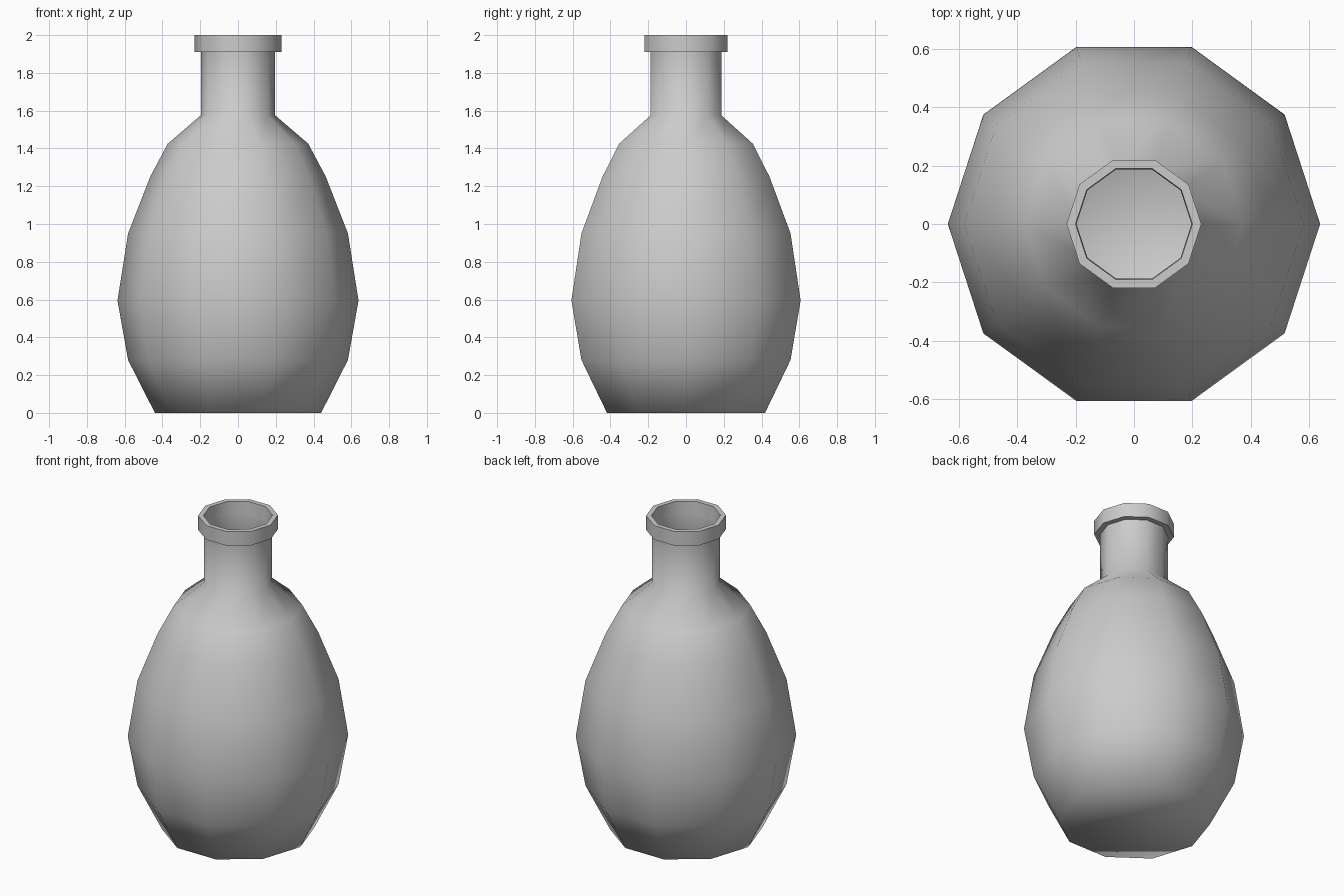
import bpy, bmesh
from math import cos, sin, tau, radians

if "Cube" in bpy.data.objects:
    bpy.data.objects.remove(bpy.data.objects["Cube"])

SIDES = 10


def lathe(name, profile, closed=False, floor=False):
    """Spin a (radius, z) profile into a ten-sided surface."""
    bm = bmesh.new()
    rings = [[bm.verts.new((r * cos(tau * i / SIDES), r * sin(tau * i / SIDES), z))
              for i in range(SIDES)] for r, z in profile]
    pairs = list(zip(rings, rings[1:]))
    if closed:
        pairs.append((rings[-1], rings[0]))
    for a, b in pairs:
        for i in range(SIDES):
            j = (i + 1) % SIDES
            bm.faces.new((a[i], a[j], b[j], b[i]))
    if floor:
        bm.faces.new(rings[0][::-1])
    for f in bm.faces:
        f.smooth = True
    mesh = bpy.data.meshes.new(name)
    bm.to_mesh(mesh)
    bm.free()
    obj = bpy.data.objects.new(name, mesh)
    bpy.context.collection.objects.link(obj)
    return obj


# Thin-walled body and neck, open at the top
lathe("bottle_body", [(0.44, 0), (0.582, 0.28), (0.638, 0.595), (0.582, 0.95),
                      (0.465, 1.25), (0.372, 1.425), (0.197, 1.575), (0.197, 1.91)],
      floor=True)

# Raised collar around the mouth
rim = lathe("mouth_rim", [(0.197, 1.91), (0.231, 1.91), (0.231, 2.0), (0.2, 2.0)],
            closed=True)
bpy.context.view_layer.objects.active = rim
rim.select_set(True)
bpy.ops.object.shade_smooth_by_angle(angle=radians(50))
